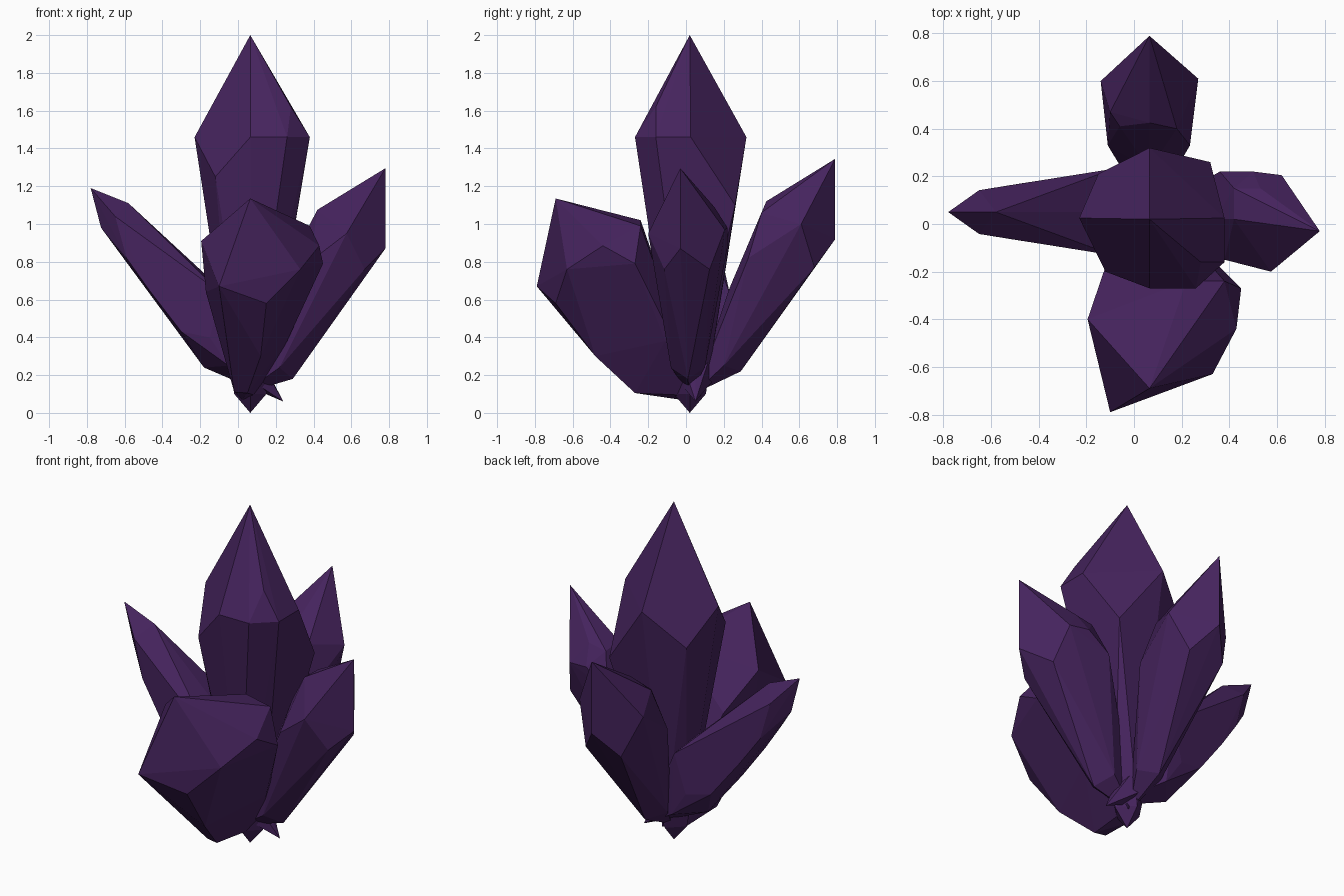
import bpy
import bmesh

# one deep purple for the whole cluster
purple = bpy.data.materials.new("deep purple")
purple.diffuse_color = (0.060, 0.0170, 0.110, 1)


def crystal(name, points):
    """Faceted crystal: the convex hull of its few corner points."""
    bm = bmesh.new()
    for p in points:
        bm.verts.new(p)
    bmesh.ops.convex_hull(bm, input=bm.verts[:])
    loose = [v for v in bm.verts if not v.link_faces]
    bmesh.ops.delete(bm, geom=loose, context='VERTS')
    bmesh.ops.dissolve_limit(bm, angle_limit=0.03, verts=bm.verts[:], edges=bm.edges[:])
    bmesh.ops.recalc_face_normals(bm, faces=bm.faces[:])
    mesh = bpy.data.meshes.new(name)
    bm.to_mesh(mesh)
    bm.free()
    mesh.materials.append(purple)
    obj = bpy.data.objects.new(name, mesh)
    bpy.context.collection.objects.link(obj)
    return obj


def ring(cx, cy, r, z):
    """Four corners around an upright axis."""
    return [(cx + r, cy, z), (cx, cy + r, z), (cx - r, cy, z), (cx, cy - r, z)]


def both_sides(points, y):
    """The points plus their mirror images across the plane at y."""
    return points + [(px, 2 * y - py, pz) for px, py, pz in points]


# tall centre crystal: four sided tip with zigzag shoulder, tapering to a point
crystal("centre_crystal", [
    (0.065, 0.02, 2.0),
    (0.38, 0.025, 1.46), (0.065, 0.32, 1.46), (-0.23, 0.025, 1.46), (0.065, -0.27, 1.46),
    (-0.12, -0.20, 1.25), (-0.15, 0.21, 1.26), (0.32, 0.26, 1.10),
    (0.28, -0.16, 1.62), (0.26, -0.27, 1.46), (0.38, -0.16, 1.46),
    (0.065, 0.02, 0.0),
] + ring(0.065, 0.02, 0.085, 0.10))

# broad bladed left crystal, its root poking out on the far side
crystal("left_crystal", [
    (-0.78, 0.05, 1.19), (-0.58, 0.05, 1.11), (-0.725, 0.05, 0.98),
    (-0.18, 0.05, 0.74), (-0.05, 0.05, 0.62), (-0.18, 0.05, 0.24), (0.24, 0.05, 0.06),
] + both_sides([
    (-0.65, 0.142, 1.04), (-0.59, 0.15, 0.82), (-0.47, 0.171, 0.65), (-0.30, 0.197, 0.43),
    (-0.15, 0.218, 0.40), (-0.085, 0.232, 0.63), (-0.05, 0.21, 0.25),
], 0.05))

# right crystal
crystal("right_crystal", [
    (0.78, -0.03, 1.295), (0.78, -0.03, 0.87),
    (0.575, -0.20, 0.95), (0.62, 0.205, 0.97), (0.42, 0.02, 1.075),
    (0.42, 0.15, 1.07), (0.53, 0.15, 1.09), (0.50, 0.22, 0.98), (0.36, 0.22, 0.88),
    (0.67, -0.115, 0.76), (0.67, 0.125, 0.76), (0.38, -0.15, 0.80),
    (0.34, 0.02, 0.92), (0.29, 0.01, 0.18), (0.22, -0.08, 0.24),
    (0.22, 0.10, 0.24), (0.02, 0.02, 0.10),
])

# back crystal
crystal("back_crystal", [
    (0.065, 0.79, 1.345), (0.065, 0.79, 0.92),
    (-0.14, 0.60, 1.0), (0.27, 0.61, 1.0), (0.065, 0.425, 1.12),
    (-0.06, 0.41, 1.07), (-0.10, 0.47, 1.10), (0.18, 0.40, 1.06),
    (-0.05, 0.68, 0.77), (0.18, 0.68, 0.77),
    (-0.11, 0.33, 0.82), (0.235, 0.33, 0.82), (0.065, 0.23, 0.66),
    (0.065, 0.29, 0.22), (-0.02, 0.20, 0.25), (0.15, 0.20, 0.25), (0.065, 0.04, 0.10),
])

# broad front crystal
crystal("front_crystal", [
    (0.065, -0.69, 1.135), (-0.10, -0.79, 0.67), (0.15, -0.69, 0.58),
    (0.33, -0.63, 0.76), (0.43, -0.44, 0.885),
    (0.45, -0.27, 0.79), (0.38, -0.24, 0.99), (0.22, -0.24, 1.02),
    (-0.195, -0.40, 0.91), (-0.17, -0.38, 0.64), (-0.12, -0.18, 0.72),
    (0.12, -0.48, 0.30), (0.05, -0.27, 0.105), (-0.02, -0.26, 0.11),
    (0.26, -0.11, 0.38), (0.02, -0.03, 0.07), (0.10, 0.08, 0.09),
])
